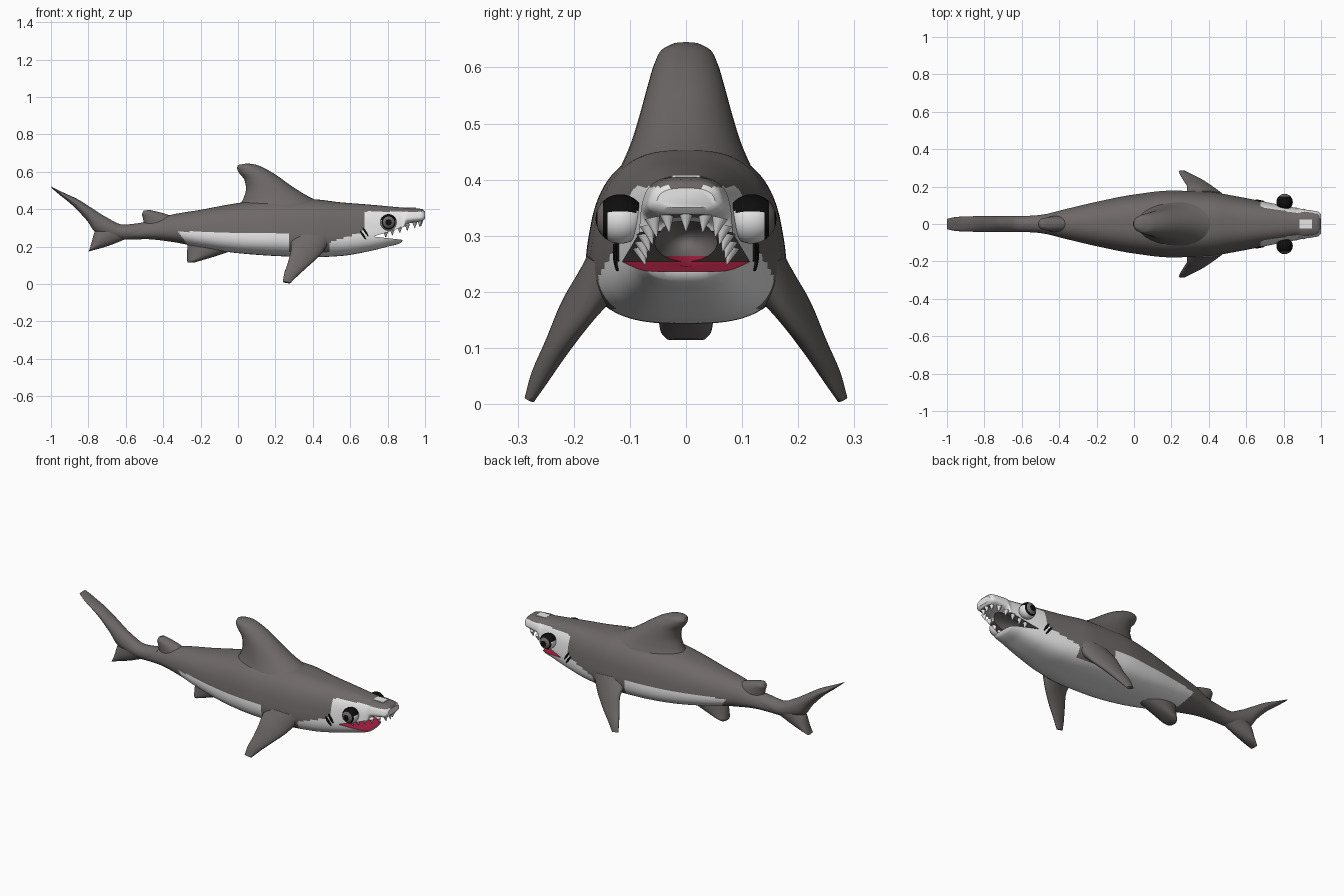
import bpy, bmesh, math
from mathutils import Vector, Matrix
from mathutils.bvhtree import BVHTree

if "Cube" in bpy.data.objects:
    bpy.data.objects.remove(bpy.data.objects["Cube"])


def mat(name, rgb):
    m = bpy.data.materials.new(name)
    m.diffuse_color = (*rgb, 1)
    m.use_nodes = True
    m.node_tree.nodes["Principled BSDF"].inputs["Base Color"].default_value = m.diffuse_color
    return m


MATS = [mat("grey_skin", (0.155, 0.14, 0.137)), mat("white_skin", (0.8, 0.8, 0.8)),
        mat("red_mouth", (0.4, 0.015, 0.055)), mat("black", (0.004, 0.004, 0.004))]
GREY, WHITE, RED, BLACK = range(4)


def finish(name, bm, rule=None, angle=50):
    """Turn a bmesh into a smooth object, colouring faces by rule(centre, normal)."""
    bmesh.ops.recalc_face_normals(bm, faces=bm.faces)
    for f in bm.faces:
        f.material_index = rule(f.calc_center_median(), f.normal) if callable(rule) else (rule or 0)
    me = bpy.data.meshes.new(name)
    bm.to_mesh(me)
    bm.free()
    for m in MATS:
        me.materials.append(m)
    ob = bpy.data.objects.new(name, me)
    bpy.context.collection.objects.link(ob)
    smooth(ob, angle)
    return ob


def smooth(ob, angle):
    bpy.ops.object.select_all(action='DESELECT')
    ob.select_set(True)
    bpy.context.view_layer.objects.active = ob
    bpy.ops.object.shade_smooth_by_angle(angle=math.radians(angle))


def loft(rings):
    bm = bmesh.new()
    vs = [[bm.verts.new(p) for p in r] for r in rings]
    n = len(vs[0])
    for a, b in zip(vs, vs[1:]):
        for i in range(n):
            bm.faces.new((a[i], a[(i + 1) % n], b[(i + 1) % n], b[i]))
    bm.faces.new(vs[0])
    bm.faces.new(vs[-1])
    return bm


def interp(rows, t):
    """Monotone cubic interpolation of rows keyed by their first number."""
    k = max(i for i in range(len(rows) - 1) if rows[i][0] <= t or i == 0)
    h = rows[k + 1][0] - rows[k][0]
    u = (t - rows[k][0]) / h
    out = []
    for c in range(1, len(rows[0])):
        def slope(i):
            return (rows[i + 1][c] - rows[i][c]) / (rows[i + 1][0] - rows[i][0])

        def tan(i):
            if i == 0 or i == len(rows) - 1:
                return slope(min(i, len(rows) - 2))
            a, b = slope(i - 1), slope(i)
            return 2 * a * b / (a + b) if a * b > 0 else 0
        p, q = rows[k][c], rows[k + 1][c]
        out.append(p * (1 + 2 * u) * (1 - u) ** 2 + tan(k) * h * u * (1 - u) ** 2
                   + q * u * u * (3 - 2 * u) + tan(k + 1) * h * u * u * (u - 1))
    return out


def fin(name, sections, normal=(0, 1, 0), side=1):
    """Loft of ellipses; a section is (lead xyz, trail xyz, half thickness)."""
    rows = [(i, *s[0], *s[1], s[2]) for i, s in enumerate(sections)]
    nv, rings, steps = Vector(normal), [], 6 * (len(rows) - 1)
    for j in range(steps + 1):
        v = interp(rows, j / 6)
        a, b = Vector(v[:3]), Vector(v[3:6])
        ring = []
        for i in range(28):
            t = 2 * math.pi * i / 28
            p = (a + b) / 2 + (a - b) / 2 * math.cos(t) + nv * v[6] * math.sin(t)
            ring.append((p.x, p.y * side, p.z))
        rings.append(ring)
    return finish(name, loft(rings), GREY, 60)


def flat(*secs):
    return [((a, 0, b), (c, 0, d), t) for a, b, c, d, t in secs]


# Body: x, top, bottom, half width
STATIONS = [(-.62, .315, .24, .038), (-.5, .33, .24, .048), (-.35, .372, .225, .082),
            (-.2, .397, .195, .116), (0, .433, .165, .153), (.2, .455, .15, .173),
            (.4, .453, .143, .166), (.55, .437, .15, .143), (.7, .425, .175, .115),
            (.8, .416, .2, .096), (.875, .409, .222, .083), (.9, .407, .32, .077),
            (.95, .405, .33, .07), (.985, .4, .335, .064), (1, .385, .35, .05)]
rings = []
for j in range(217):
    x = -.62 + 1.62 * j / 216
    top, bot, hw = interp(STATIONS, x)
    n = 2.1 + .7 * min(1, max(0, (x + .45) / .5))
    ring = []
    for i in range(88):
        t = 2 * math.pi * (i + .5) / 88
        c, s = math.cos(t), math.sin(t)
        c, s = (math.copysign(abs(q) ** (2 / n), q) for q in (c, s))
        ring.append((x, hw * c * (1 - .15 * s), (top + bot) / 2 + (top - bot) / 2 * s))
    rings.append(ring)


def skin(c, n):
    if c.x > .675:
        return WHITE if c.z < .387 else GREY
    if c.x > .49:
        return WHITE if c.z < .222 + (c.x - .49) * .33 else GREY
    if c.x > .275:
        return WHITE if c.z < .17 else GREY
    return WHITE if c.z < .27 + .01 * (c.x < 0) and c.x > -.32 + (.28 - c.z) * .7 else GREY


body = finish("body", loft(rings), skin)

# Mouth: a wedge between the jaws and a rounded cavity behind it
wedge = [(.725, .254), (1.08, .368), (1.08, .2), (.882, .236)]
mouth_cut = finish("mouth_cutter", loft([[(x, y, z) for x, z in wedge] for y in (-.3, .3)]),
                   lambda c, n: RED if n.z < -.5 else GREY)
bm = bmesh.new()
bmesh.ops.create_uvsphere(bm, u_segments=32, v_segments=20, radius=1,
                          matrix=Matrix.Translation((.82, 0, .291)) @ Matrix.Diagonal((.16, .056, .046, 1)))
throat_cut = finish("throat_cutter", bm, lambda c, n: RED if c.z < .262 else GREY)
# bottom face of the wedge must be red whichever way its normal points
for p in mouth_cut.data.polygons:
    p.material_index = RED if abs(p.normal.z) > .9 and p.center.z < .26 else GREY
for cutter in (mouth_cut, throat_cut):
    cutter.hide_render = True
    bpy.context.view_layer.objects.active = body
    m = body.modifiers.new("cut", 'BOOLEAN')
    m.operation, m.solver, m.object = 'DIFFERENCE', 'EXACT', cutter
    m.material_mode = 'INDEX'
    bpy.ops.object.modifier_apply(modifier=m.name)
for cutter in (mouth_cut, throat_cut):
    bpy.data.objects.remove(cutter)
smooth(body, 40)

# Fins on the centre line
fin("dorsal_fin", flat((.48, .42, .0, .41, .12), (.37, .472, .03, .46, .098), (.285, .525, .043, .51, .082),
                       (.215, .575, .035, .555, .069), (.15, .615, .005, .595, .057),
                       (.095, .638, -.005, .62, .045), (.05, .645, .0, .637, .025)))
fin("rear_dorsal_fin", flat((-.3, .34, -.5, .31, .045), (-.4, .379, -.508, .35, .036),
                            (-.45, .391, -.513, .372, .03), (-.475, .397, -.505, .392, .018)))
fin("belly_fin", flat((0, .19, -.27, .21, .055), (-.1, .155, -.272, .165, .05),
                      (-.19, .128, -.272, .13, .045), (-.23, .116, -.268, .114, .033)))
fin("tail_upper_lobe", flat((-.5, .33, -.5, .24, .046), (-.61, .317, -.61, .237, .043),
                            (-.7, .355, -.755, .272, .043), (-.78, .405, -.81, .342, .043),
                            (-.86, .455, -.89, .425, .041), (-.94, .492, -.955, .478, .038),
                            (-1, .522, -.997, .514, .028)))
fin("tail_lower_lobe", flat((-.59, .245, -.72, .33, .04), (-.69, .205, -.766, .28, .04),
                            (-.75, .187, -.783, .222, .035), (-.8, .174, -.795, .182, .025)))

# Paired parts
body_tree = BVHTree.FromObject(body, bpy.context.evaluated_depsgraph_get())
for side, tag in ((-1, "right"), (1, "left")):
    fin(tag + "_pectoral_fin", [((.5, .13, .24), (.28, .13, .25), .05), ((.44, .18, .155), (.283, .198, .19), .03),
                                ((.375, .225, .095), (.265, .235, .11), .022),
                                ((.32, .255, .045), (.246, .265, .052), .016),
                                ((.28, .278, .005), (.24, .28, .012), .009)], (0, .93, .37), side)

    # Eye: dark lid on top, ringed iris and pupil facing outwards
    bm = bmesh.new()
    centre = Vector((.805, .117 * side, .33))
    bmesh.ops.create_uvsphere(bm, u_segments=40, v_segments=40, radius=.044,
                              matrix=Matrix.Translation(centre) @ Matrix.Rotation(math.pi / 2, 4, 'X'))

    def eye(c, n):
        d = (c - centre).normalized()
        a = math.degrees(math.acos(max(-1, min(1, d.y * side))))
        if a < 22 or 44 < a < 58:
            return BLACK
        if a <= 44:
            return GREY
        return BLACK if d.z > .3 else WHITE
    finish(tag + "_eye", bm, eye)

    # Gill slits: narrow strips laid on the skin
    for k, (x0, z0, x1, z1) in enumerate(((.652, .285, .685, .238), (.667, .302, .697, .255))):
        bm = bmesh.new()
        rows = []
        for i in range(9):
            u = i / 8
            w = .002 + .004 * math.sin(math.pi * u)
            row = []
            for e in (-1, 1):
                x, z = x0 + (x1 - x0) * u + e * w * .8, z0 + (z1 - z0) * u + e * w * .6
                hit = body_tree.ray_cast(Vector((x, side, z)), Vector((0, -side, 0)))[0]
                row += [bm.verts.new((x, hit.y + side * .004, z)), bm.verts.new((x, hit.y - side * .003, z))]
            rows.append([row[0], row[1], row[3], row[2]])
        for a, b in zip(rows, rows[1:]):
            for i in range(4):
                bm.faces.new((a[i], a[(i + 1) % 4], b[(i + 1) % 4], b[i]))
        bm.faces.new(rows[0])
        bm.faces.new(rows[-1])
        finish(f"{tag}_gill_slit_{k + 1}", bm, BLACK)

# Upper teeth along the jaw edge
bm = bmesh.new()
spots = [(.978, 0)]
for x, y in ((.972, .032), (.945, .056), (.905, .064), (.865, .07), (.825, .075), (.79, .078)):
    spots += [(x, y), (x, -y)]
for x, y in spots:
    z = .256 + (x - .73) * .322
    tilt = Matrix.Rotation(-y * 4, 4, 'X')
    bmesh.ops.create_cone(bm, cap_ends=True, segments=12, radius1=.014, radius2=.001, depth=.036,
                          matrix=Matrix.Translation((x, y, z - .01)) @ tilt @ Matrix.Rotation(math.pi, 4, 'X'))
finish("upper_teeth", bm, WHITE)

# Pale patch on top of the snout
bm = bmesh.new()
bmesh.ops.create_cube(bm, size=1, matrix=Matrix.Translation((.918, 0, .4055)) @ Matrix.Diagonal((.065, .05, .006, 1)))
finish("snout_patch", bm, WHITE)
